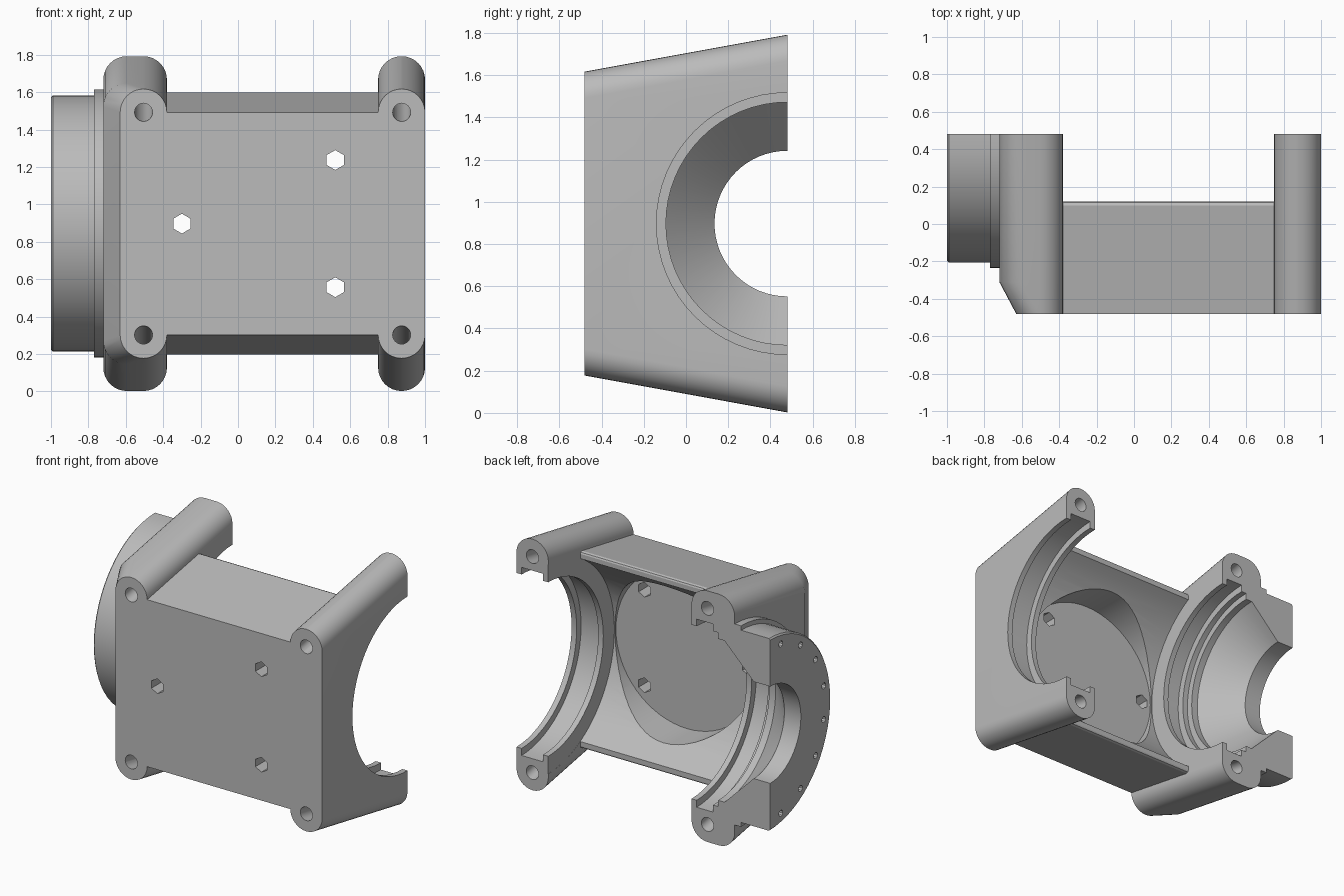
import bpy, bmesh, math
from mathutils import Vector, Matrix

cube = bpy.data.objects.get("Cube")
if cube:
    bpy.data.objects.remove(cube, do_unlink=True)

AXIS_Y, AXIS_Z = 0.48, 0.897      # bore axis, parallel to x
FRONT = -0.48

gray = bpy.data.materials.new("cast_gray")
gray.use_nodes = True
COLOR = (0.5, 0.5, 0.5, 1)
gray.diffuse_color = COLOR
gray.node_tree.nodes["Principled BSDF"].inputs["Base Color"].default_value = COLOR


def finish(name, bm):
    bmesh.ops.recalc_face_normals(bm, faces=bm.faces)
    mesh = bpy.data.meshes.new(name)
    bm.to_mesh(mesh)
    bm.free()
    mesh.materials.append(gray)
    obj = bpy.data.objects.new(name, mesh)
    bpy.context.collection.objects.link(obj)
    return obj


def loft(name, rings):
    """Solid skinned through matching closed rings of points."""
    bm = bmesh.new()
    loops = [[bm.verts.new(p) for p in ring] for ring in rings]
    n = len(loops[0])
    for a, b in zip(loops, loops[1:]):
        for i in range(n):
            j = (i + 1) % n
            bm.faces.new((a[i], a[j], b[j], b[i]))
    bm.faces.new(loops[0])
    bm.faces.new(loops[-1])
    return finish(name, bm)


def turned(name, profile, n=64):
    """Solid of revolution about the bore axis from (x, radius) points."""
    angles = [math.tau * i / n for i in range(n)]
    return loft(name, [[(x, AXIS_Y + r * math.cos(a), AXIS_Z + r * math.sin(a))
                        for a in angles] for x, r in profile])


def rod(name, start, end, radius, n=24):
    start, end = Vector(start), Vector(end)
    bm = bmesh.new()
    turn = (end - start).to_track_quat('Z', 'Y').to_matrix().to_4x4()
    bmesh.ops.create_cone(bm, cap_ends=True, segments=n, radius1=radius, radius2=radius,
                          depth=(end - start).length,
                          matrix=Matrix.Translation((start + end) / 2) @ turn)
    return finish(name, bm)


def combine(target, tool, operation):
    mod = target.modifiers.new(operation.lower(), 'BOOLEAN')
    mod.operation, mod.solver, mod.object = operation, 'EXACT', tool
    bpy.context.view_layer.objects.active = target
    bpy.ops.object.modifier_apply(modifier=mod.name)
    bpy.data.objects.remove(tool, do_unlink=True)


def half_height(y):
    return 0.72 + (y - FRONT) * 0.182


def rounded_ring(x0, x1, y, r=0.125, steps=8):
    h = half_height(y)
    ring = []
    for k, (cx, cz) in enumerate(((x1 - r, h - r), (x0 + r, h - r),
                                  (x0 + r, r - h), (x1 - r, r - h))):
        for i in range(steps + 1):
            a = math.pi / 2 * (k + i / steps)
            ring.append((cx + r * math.cos(a), y, AXIS_Z + cz + r * math.sin(a)))
    return ring


# End flanges with rounded ears, the left one chamfered at the front
housing = loft("housing", [rounded_ring(-0.63, -0.38, FRONT),
                           rounded_ring(-0.72, -0.38, -0.31),
                           rounded_ring(-0.72, -0.38, AXIS_Y)])
combine(housing, loft("plain_flange", [rounded_ring(0.749, 1.0, y) for y in (FRONT, AXIS_Y)]), 'UNION')

# Middle body with a softened rim
side = [(FRONT, 0.595), (0.1, 0.7), (0.115, 0.695), (0.12, 0.685)]
outline = side + [(y, -h) for y, h in reversed(side)]
combine(housing, loft("middle_body", [[(x, y, AXIS_Z + h) for y, h in outline]
                                      for x in (-0.45, 0.85)]), 'UNION')

# Round collar, cut at the parting plane
collar = turned("collar", [(-1, 0.675), (-0.99, 0.685), (-0.77, 0.685),
                           (-0.77, 0.716), (-0.6, 0.716)])
square = [(-1, 0), (1, 0), (1, 2), (-1, 2)]
combine(collar, loft("parting_block", [[(x, y, z) for x, z in square]
                                       for y in (AXIS_Y, 2)]), 'DIFFERENCE')
combine(housing, collar, 'UNION')

# Stepped bore with seal grooves and a conical end
bore = turned("bore", [(-1.1, 0.345), (-0.87, 0.345), (-0.64, 0.575), (-0.59, 0.575),
                       (-0.59, 0.62), (-0.55, 0.62), (-0.55, 0.67), (-0.42, 0.67),
                       (-0.42, 0.62), (-0.38, 0.62), (-0.38, 0.745), (0.75, 0.745),
                       (0.75, 0.62), (0.79, 0.62), (0.79, 0.67), (0.96, 0.67),
                       (0.96, 0.62), (1.1, 0.62)])
combine(housing, bore, 'DIFFERENCE')

# Round floor pocket
MID = 0.185
combine(housing, rod("pocket", (MID, -0.275, AXIS_Z), (MID, 0.4, AXIS_Z), 0.56, 64), 'DIFFERENCE')

# Three hexagonal floor holes
for x, dz in ((-0.3, 0), (0.52, 0.34), (0.52, -0.34)):
    combine(housing, rod("floor_hole", (x, -0.6, AXIS_Z + dz), (x, 0, AXIS_Z + dz), 0.053, 6),
            'DIFFERENCE')

# Slanted bolt holes through the ears
for x in (-0.505, 0.875):
    for s in (-1, 1):
        ends = [(x, y, AXIS_Z + s * (half_height(y) - 0.125)) for y in (-0.6, 0.6)]
        combine(housing, rod("bolt_hole", *ends, 0.048), 'DIFFERENCE')

# Blind screw holes around the collar face
for i in range(8):
    a = math.pi * (i + 0.5) / 8
    y, z = AXIS_Y - 0.615 * math.sin(a), AXIS_Z + 0.615 * math.cos(a)
    combine(housing, rod("screw_hole", (-1.1, y, z), (-0.9, y, z), 0.022, 10), 'DIFFERENCE')

bpy.ops.object.select_all(action='DESELECT')
housing.select_set(True)
bpy.context.view_layer.objects.active = housing
bpy.ops.object.shade_smooth_by_angle(angle=math.radians(25))
